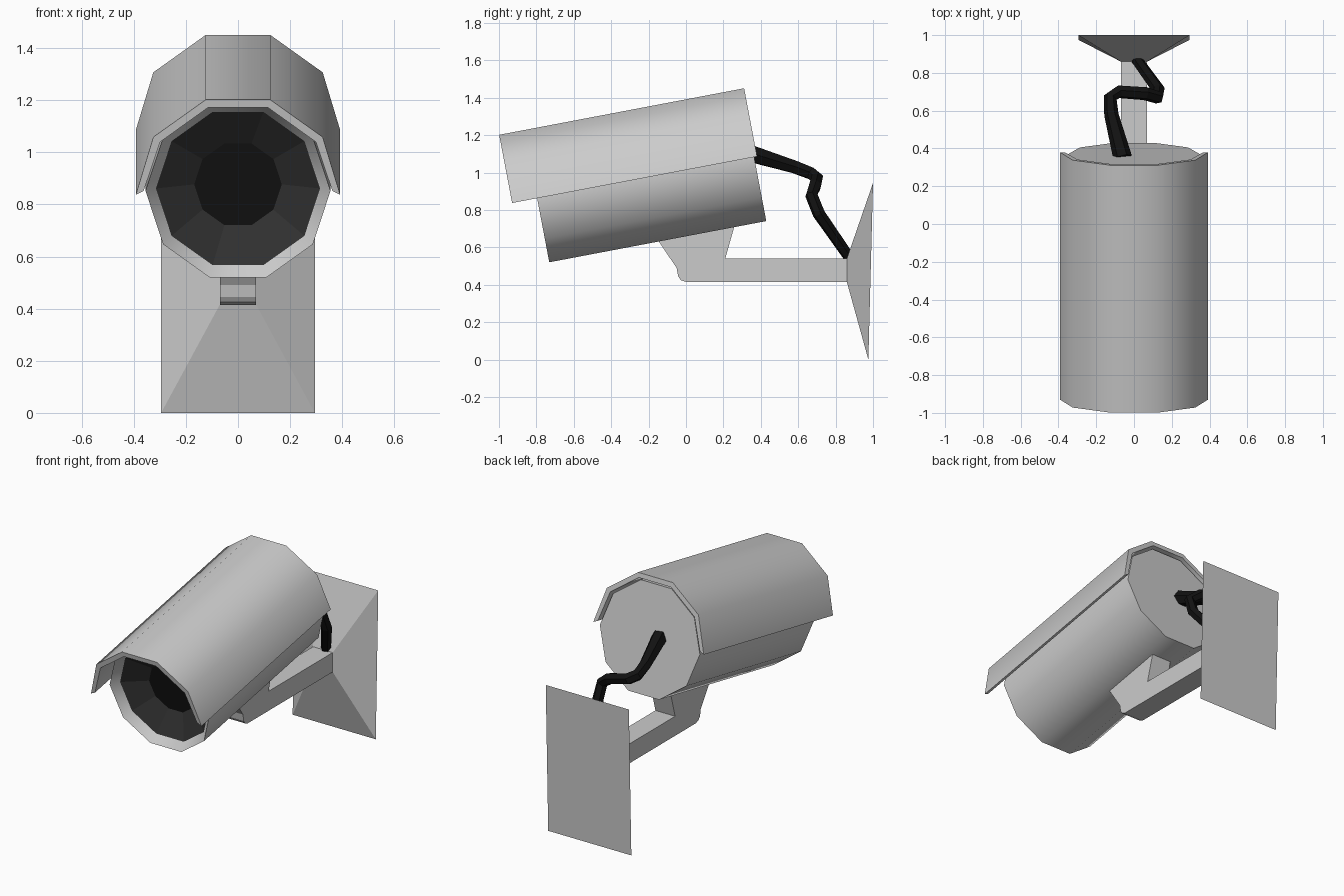
import bpy, bmesh, math
from math import cos, sin, radians, pi

if "Cube" in bpy.data.objects:
    bpy.data.objects.remove(bpy.data.objects["Cube"])

SIDES = 10
TILT = radians(10.75)
FRONT = (0, -0.794, 0.852)      # centre of the housing's front rim


def material(name, v):
    m = bpy.data.materials.new(name)
    m.diffuse_color = (v, v, v, 1)
    m.use_nodes = True
    m.node_tree.nodes["Principled BSDF"].inputs["Base Color"].default_value = m.diffuse_color
    return m


def finish(name, bm, mat=None, smooth=None, tilted=False):
    me = bpy.data.meshes.new(name)
    bm.to_mesh(me)
    bm.free()
    ob = bpy.data.objects.new(name, me)
    bpy.context.collection.objects.link(ob)
    if mat:
        me.materials.append(mat)
    if tilted:
        ob.location = FRONT
        ob.rotation_euler.x = TILT
    if smooth:
        bpy.ops.object.select_all(action='DESELECT')
        ob.select_set(True)
        bpy.context.view_layer.objects.active = ob
        bpy.ops.object.shade_smooth_by_angle(angle=radians(smooth))
    return ob


def lathe(name, rings, cap_start=False, cap_end=False, **kw):
    """Ten-sided rings (y, radius) joined along the camera axis."""
    bm = bmesh.new()
    loops = [[bm.verts.new((r * cos(2 * pi * i / SIDES), y, r * sin(2 * pi * i / SIDES)))
              for i in range(SIDES)] for y, r in rings]
    for a, b in zip(loops, loops[1:]):
        for i in range(SIDES):
            j = (i + 1) % SIDES
            bm.faces.new((a[i], a[j], b[j], b[i]))
    if cap_start:
        bm.faces.new(loops[0][::-1])
    if cap_end:
        bm.faces.new(loops[-1])
    return finish(name, bm, **kw)


def loft(name, a, b, **kw):
    """Closed solid between two matching outlines."""
    bm = bmesh.new()
    va, vb = [bm.verts.new(p) for p in a], [bm.verts.new(p) for p in b]
    n = len(va)
    bm.faces.new(va)
    bm.faces.new(vb[::-1])
    for i in range(n):
        j = (i + 1) % n
        bm.faces.new((va[i], va[j], vb[j], vb[i]))
    bmesh.ops.recalc_face_normals(bm, faces=bm.faces)
    return finish(name, bm, **kw)


dark = material("dark_lens", 0.03)
black = material("black", 0.006)

# Housing with sloping front rim, dark funnel and black lens
lathe("housing", [(1.181, 0.355), (0, 0.355), (0.05, 0.315)],
      cap_start=True, smooth=40, tilted=True)
lathe("lens_funnel", [(0.05, 0.315), (0.135, 0.168)], mat=dark, tilted=True)
lathe("lens", [(0.135, 0.168)], cap_end=True, mat=black, tilted=True)

# Sun hood: half a decagon shell, longer than the housing
outer_half = [(0.392, 0.011), (0.325, 0.236), (0.124, 0.382)]
inner_half = [(0.362, 0.026), (0.299, 0.217), (0.114, 0.352)]
outer = outer_half + [(-x, z) for x, z in reversed(outer_half)]
inner = inner_half + [(-x, z) for x, z in reversed(inner_half)]
outline = outer + inner[::-1]
loft("sun_hood", [(x, -0.136, z) for x, z in outline],
     [(x, 1.197, z) for x, z in outline], smooth=40, tilted=True)

# Arm with neck under the housing
arm = [(-0.165, 0.66), (-0.05, 0.49), (-0.042, 0.445), (-0.028, 0.425), (0, 0.415),
       (0.87, 0.415), (0.87, 0.54), (0.21, 0.54), (0.265, 0.735)]
loft("arm", [(-0.07, y, z) for y, z in arm], [(0.07, y, z) for y, z in arm])

# Wall mount: flared block with a slightly leaning back
loft("wall_mount",
     [(-0.07, 0.86, 0.415), (0.07, 0.86, 0.415), (0.07, 0.86, 0.54), (-0.07, 0.86, 0.54)],
     [(-0.295, 0.975, 0), (0.295, 0.975, 0), (0.295, 1.0, 0.945), (-0.295, 1.0, 0.945)])

# Cable from housing back to the wall mount (x, y, z, radius)
path = [(-0.06, 0.35, 1.10, 0.05), (-0.12, 0.58, 1.03, 0.038), (-0.125, 0.67, 0.995, 0.036),
        (-0.08, 0.70, 0.97, 0.036), (0.06, 0.69, 0.93, 0.036), (0.125, 0.67, 0.88, 0.034),
        (0.13, 0.71, 0.78, 0.034), (0.015, 0.87, 0.55, 0.03)]
cu = bpy.data.curves.new("cable", 'CURVE')
cu.dimensions = '3D'
cu.bevel_depth = 1
cu.bevel_resolution = 1
cu.use_fill_caps = True
sp = cu.splines.new('POLY')
sp.points.add(len(path) - 1)
for p, (x, y, z, r) in zip(sp.points, path):
    p.co = (x, y, z, 1)
    p.radius = r
sp.use_smooth = False
cu.materials.append(black)
bpy.context.collection.objects.link(bpy.data.objects.new("cable", cu))
